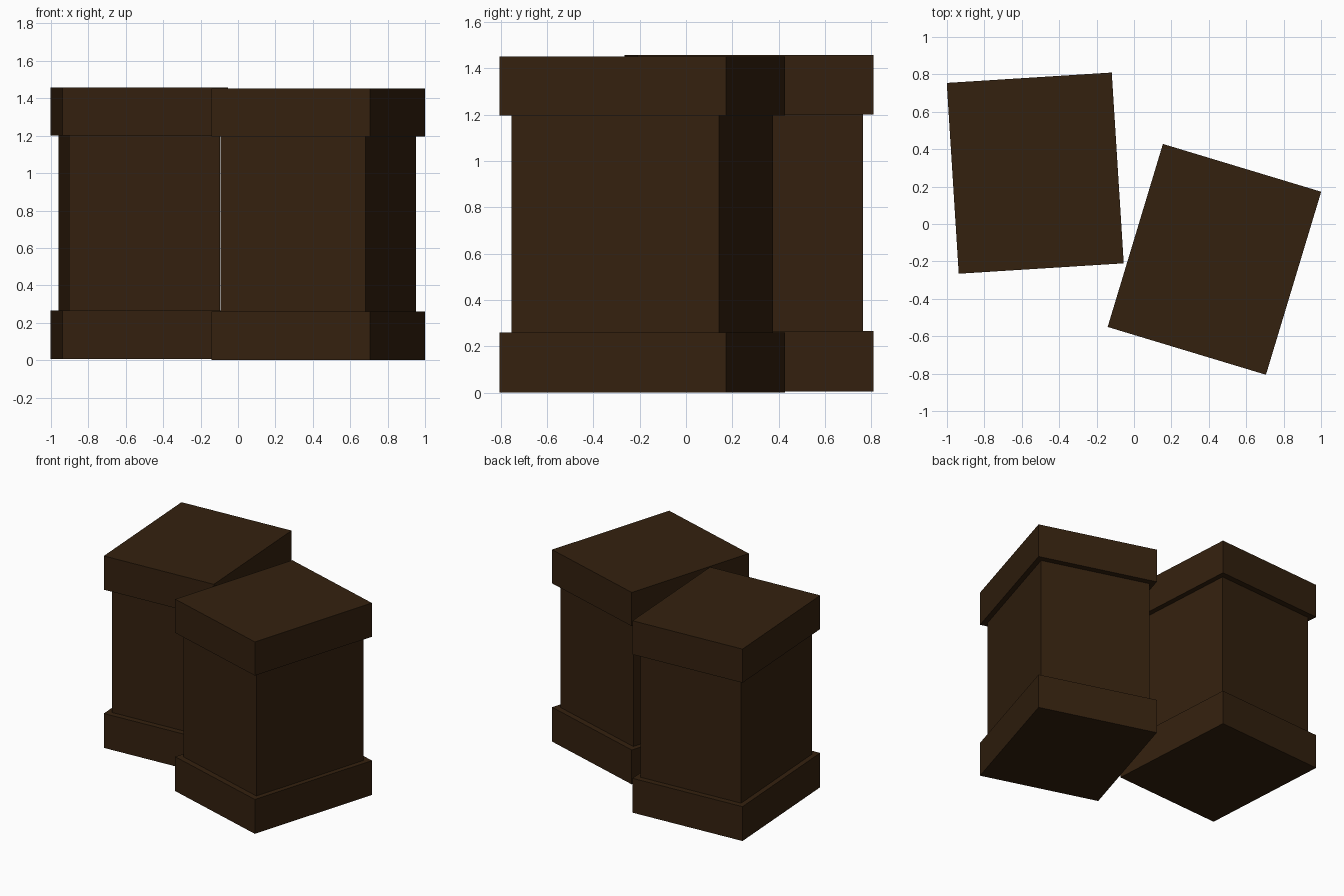
import bpy, bmesh, math

if "Cube" in bpy.data.objects:
    bpy.data.objects.remove(bpy.data.objects["Cube"])

wood = bpy.data.materials.new("dark brown wood")
wood.diffuse_color = (0.034, 0.0150, 0.0045, 1)
wood.use_nodes = True
wood.node_tree.nodes["Principled BSDF"].inputs["Base Color"].default_value = wood.diffuse_color

W, D = 0.884, 1.022      # outer footprint
INSET = 0.915            # body footprint relative to the bands
# (height, footprint scale) rings: base band, recessed body, lid band
PROFILE = [(0, 1), (0.26, 1), (0.26, INSET), (1.197, INSET), (1.197, 1), (1.452, 1)]


def crate(name, x, y, z, angle):
    bm = bmesh.new()
    rings = []
    for h, s in PROFILE:
        rings.append([bm.verts.new((sx * W / 2 * s, sy * D / 2 * s, h))
                      for sx, sy in ((-1, -1), (1, -1), (1, 1), (-1, 1))])
    for a, b in zip(rings, rings[1:]):
        for i in range(4):
            j = (i + 1) % 4
            bm.faces.new((a[i], a[j], b[j], b[i]))
    bm.faces.new(rings[0][::-1])
    bm.faces.new(rings[-1])
    bmesh.ops.recalc_face_normals(bm, faces=bm.faces)
    me = bpy.data.meshes.new(name)
    bm.to_mesh(me)
    bm.free()
    me.materials.append(wood)
    ob = bpy.data.objects.new(name, me)
    ob.location = (x, y, z)
    ob.rotation_euler.z = math.radians(angle)
    bpy.context.collection.objects.link(ob)


crate("back_left_crate", -0.528, 0.272, 0.005, 3.6)
crate("front_right_crate", 0.430, -0.189, 0, -16.8)
